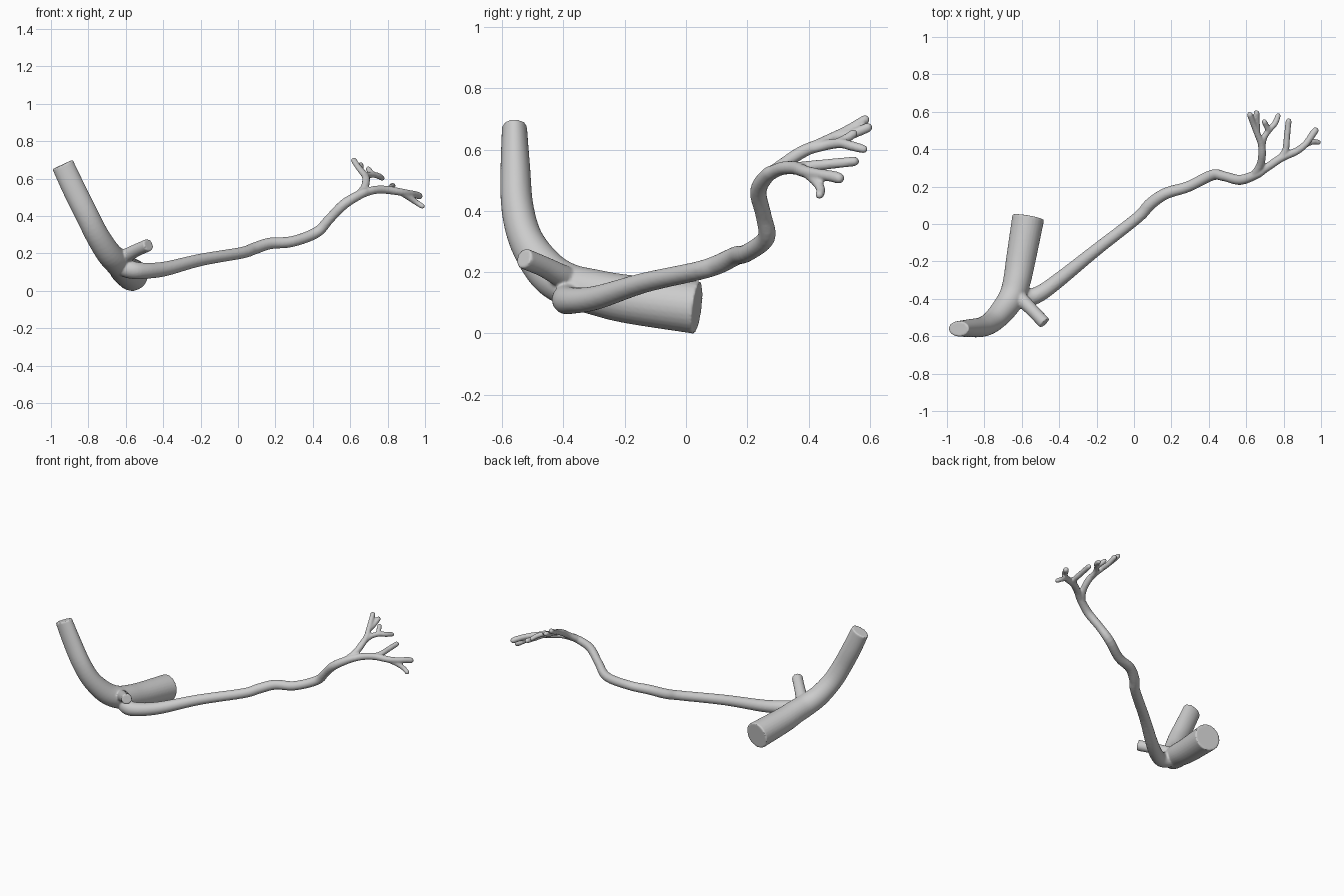
import bpy, bmesh, math
from mathutils import Vector

if "Cube" in bpy.data.objects:
    bpy.data.objects.remove(bpy.data.objects["Cube"])


def spline(points, steps):
    """Catmull-Rom through rows of (x, y, z, radius, flatness)."""
    rows = [Vector(p if len(p) == 5 else p + (1.0,)) for p in points]
    rows = [rows[0] * 2 - rows[1]] + rows + [rows[-1] * 2 - rows[-2]]
    out = []
    for i in range(1, len(rows) - 2):
        a, b, c, d = rows[i - 1:i + 3]
        for k in range(steps):
            t = k / steps
            out.append((b * 2 + (c - a) * t + (a * 2 - b * 5 + c * 4 - d) * t * t
                        + (b * 3 - a - c * 3 + d) * t ** 3) * 0.5)
    return out + [rows[-2]]


def tube(bm, points, sides=20, steps=5, round_end=False):
    """Sweep a tapering, closed tube along the points."""
    rows = spline(points, steps)
    pos = [Vector(r[:3]) for r in rows]
    rad = [r[3] for r in rows]
    flat = [r[4] for r in rows]
    if round_end:  # domed tip
        d = (pos[-1] - pos[-2]).normalized()
        base, r = pos[-1] - d * rad[-1], rad[-1]
        while (base - pos[-1]).dot(d) < 0 and (pos[-1] - base).dot(d) > 0:
            pos.pop(), rad.pop(), flat.pop()
        for k in range(5):
            a = math.radians(20 * k)
            pos.append(base + d * r * math.sin(a))
            rad.append(r * math.cos(a))
            flat.append(1)
    rings, n = [], Vector((0, 1, 0.01))
    for i, p in enumerate(pos):
        t = (pos[min(i + 1, len(pos) - 1)] - pos[max(i - 1, 0)]).normalized()
        n = (n - t * n.dot(t)).normalized()
        b = t.cross(n)
        rings.append([bm.verts.new(p + n * (rad[i] * flat[i] * math.cos(a)) + b * (rad[i] * math.sin(a)))
                      for a in (math.tau * k / sides for k in range(sides))])
    for r0, r1 in zip(rings, rings[1:]):
        for k in range(sides):
            j = (k + 1) % sides
            bm.faces.new((r0[k], r0[j], r1[j], r1[k]))
    bm.faces.new(rings[0][::-1])
    bm.faces.new(rings[-1])


bm = bmesh.new()

# Main vessel: upper limb bending into the wide trunk
tube(bm, [(-.938, -.56, .675, .06, .68), (-.875, -.557, .54, .062, .78), (-.81, -.55, .41, .062, .85),
          (-.755, -.52, .30, .063, .9), (-.695, -.455, .205, .067), (-.65, -.385, .158, .071),
          (-.625, -.30, .135, .074), (-.605, -.19, .112, .079), (-.565, .037, .084, .086)], sides=28)

# Short side stub
tube(bm, [(-.65, -.36, .165, .04), (-.60, -.405, .187, .038), (-.54, -.465, .218, .034),
          (-.478, -.53, .245, .034)])

# Long wavy branch
tube(bm, [(-.64, -.35, .135, .05), (-.57, -.39, .112, .048), (-.50, -.37, .107, .043),
          (-.39, -.29, .117, .039), (-.20, -.137, .165, .033), (.02, .035, .203, .031),
          (.085, .105, .225, .032), (.17, .163, .253, .031), (.29, .20, .263, .029),
          (.42, .262, .312, .029), (.49, .253, .385, .026), (.57, .236, .465, .027),
          (.66, .268, .518, .024), (.70, .295, .53, .02)])

# Upper fork and its twigs
R = .016
tube(bm, [(.64, .258, .508, .022), (.675, .315, .55, .021), (.685, .375, .59, .021),
          (.68, .43, .615, .019), (.66, .48, .64, .017), (.64, .53, .665, R), (.615, .597, .705, R)],
     sides=14, round_end=True)
tube(bm, [(.66, .48, .64, .016), (.657, .54, .65, R), (.655, .607, .678, R)], sides=14, round_end=True)
tube(bm, [(.685, .40, .60, .017), (.695, .46, .615, .017), (.725, .505, .62, R),
          (.755, .54, .612, R), (.775, .592, .598, .014)], sides=14, round_end=True)
tube(bm, [(.72, .495, .622, .014), (.705, .53, .64, .015), (.692, .557, .66, .014)],
     sides=14, round_end=True)

# Outer fork and its twigs
tube(bm, [(.65, .262, .512, .022), (.72, .308, .537, .022), (.79, .355, .54, .022), (.87, .39, .528, .02),
          (.92, .43, .52, .018), (.955, .48, .512, .019), (.98, .513, .502, .018)],
     sides=14, round_end=True)
tube(bm, [(.78, .35, .54, .018), (.81, .395, .545, .018), (.818, .47, .553, .017), (.828, .565, .563, .016)],
     sides=14, round_end=True)
tube(bm, [(.87, .39, .527, .017), (.92, .425, .495, .016), (.96, .44, .468, .015), (.997, .433, .445, .014)],
     sides=14, round_end=True)

bmesh.ops.recalc_face_normals(bm, faces=bm.faces)
mesh = bpy.data.meshes.new("branching_vessel")
bm.to_mesh(mesh)
bm.free()
vessel = bpy.data.objects.new("branching_vessel", mesh)
bpy.context.collection.objects.link(vessel)

# Fuse all tubes into one skin and soften the junctions
fuse = vessel.modifiers.new("fuse", 'REMESH')
fuse.mode = 'VOXEL'
fuse.voxel_size = 0.006
fuse.use_smooth_shade = True
soft = vessel.modifiers.new("soften", 'SMOOTH')
soft.factor = 0.5
soft.iterations = 3
